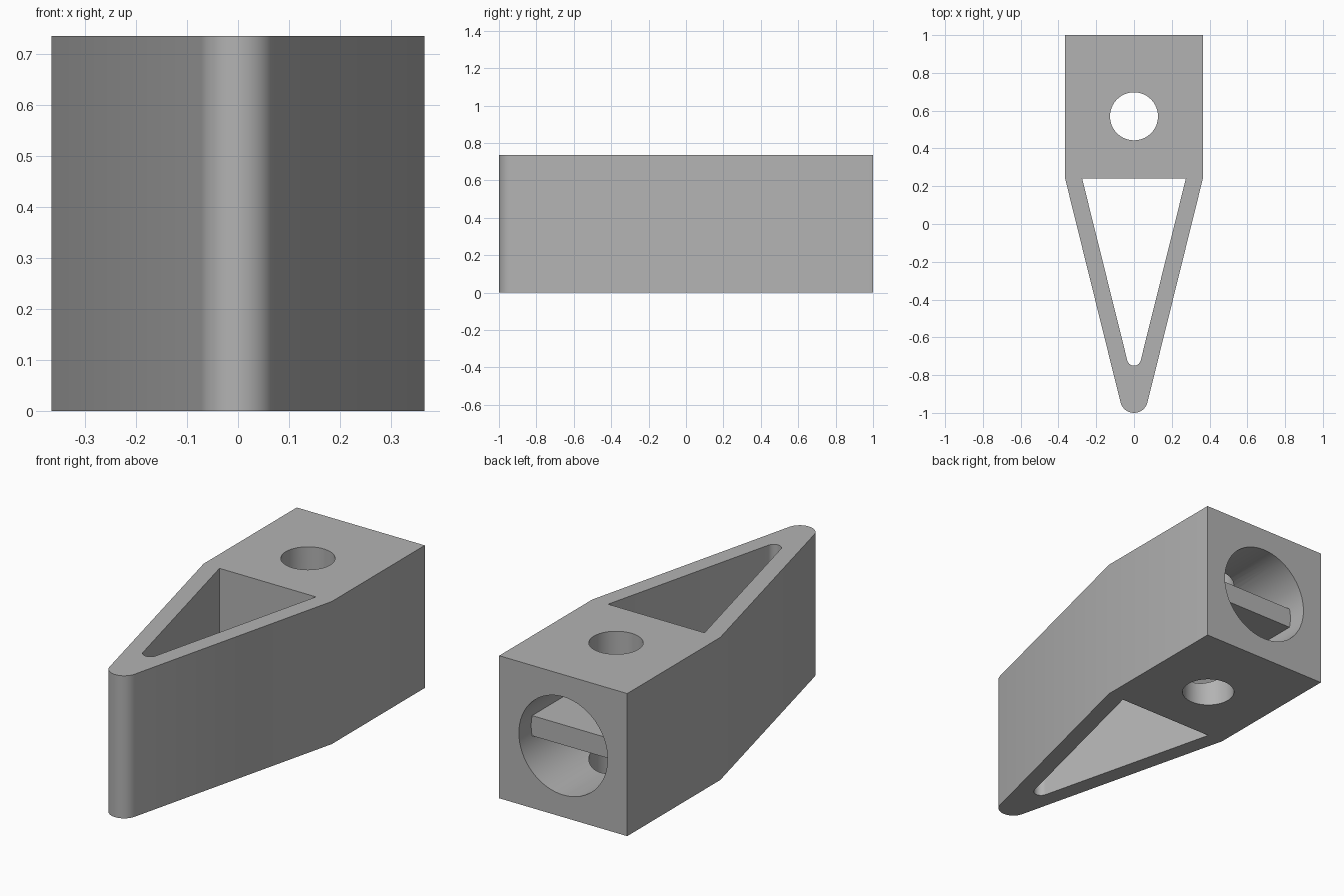
import bpy
import bmesh
from math import sin, cos, pi, atan, radians
from mathutils import Matrix

cube = bpy.data.objects.get("Cube")
if cube:
    bpy.data.objects.remove(cube, do_unlink=True)

HEIGHT = 0.735
HALF_W = 0.365
TAPER = atan(0.248)          # slope of the tapered arms
BLOCK_FRONT = 0.242          # where the solid block meets the taper

grey = bpy.data.materials.new("plain grey")
grey.use_nodes = True
colour = (0.45, 0.45, 0.45, 1)
grey.diffuse_color = colour
grey.node_tree.nodes["Principled BSDF"].inputs["Base Color"].default_value = colour


def finish(name, bm):
    bmesh.ops.recalc_face_normals(bm, faces=bm.faces)
    mesh = bpy.data.meshes.new(name)
    bm.to_mesh(mesh)
    bm.free()
    obj = bpy.data.objects.new(name, mesh)
    bpy.context.collection.objects.link(obj)
    mesh.materials.append(grey)
    return obj


def prism(name, points, z0, z1):
    bm = bmesh.new()
    face = bm.faces.new([bm.verts.new((x, y, z0)) for x, y in points])
    top = bmesh.ops.extrude_face_region(bm, geom=[face])["geom"]
    verts = [v for v in top if isinstance(v, bmesh.types.BMVert)]
    bmesh.ops.translate(bm, verts=verts, vec=(0, 0, z1 - z0))
    return finish(name, bm)


def cylinder(name, radius, length, matrix):
    bm = bmesh.new()
    bmesh.ops.create_cone(bm, cap_ends=True, segments=64, radius1=radius,
                          radius2=radius, depth=length, matrix=matrix)
    return finish(name, bm)


def nose(radius, centre_y, steps=16):
    """Rounded tip, tangent to the tapered sides, from -x to +x."""
    start, end = pi + TAPER, 2 * pi - TAPER
    angles = [start + (end - start) * i / steps for i in range(steps + 1)]
    return [(radius * cos(a), centre_y + radius * sin(a)) for a in angles]


def combine(target, other, operation):
    mod = target.modifiers.new(operation.lower(), 'BOOLEAN')
    mod.operation = operation
    mod.solver = 'EXACT'
    mod.object = other
    bpy.context.view_layer.objects.active = target
    bpy.ops.object.modifier_apply(modifier=mod.name)
    bpy.data.objects.remove(other, do_unlink=True)


# Block with a tapered, rounded nose
body = prism("wedge_body",
             nose(0.0735, -0.9265) + [(HALF_W, BLOCK_FRONT), (HALF_W, 1),
                                      (-HALF_W, 1), (-HALF_W, BLOCK_FRONT)],
             0, HEIGHT)

# Open wedge between the two arms
cavity = prism("cavity_cutter",
               nose(0.0367, -0.7133) + [(0.275, BLOCK_FRONT), (-0.275, BLOCK_FRONT)],
               -0.1, HEIGHT + 0.1)
combine(body, cavity, 'DIFFERENCE')

# Blind bore in the back
bore_end, bore_open = 0.37, 1.1
bore = cylinder("bore_cutter", 0.253, bore_open - bore_end,
                Matrix.Translation((0, (bore_end + bore_open) / 2, HEIGHT / 2))
                @ Matrix.Rotation(pi / 2, 4, 'X'))
combine(body, bore, 'DIFFERENCE')

# Flat web across the bore
web = prism("bore_web", [(-0.28, 0.33), (0.28, 0.33), (0.28, 0.9), (-0.28, 0.9)],
            HEIGHT / 2 - 0.052, HEIGHT / 2 + 0.052)
combine(body, web, 'UNION')

# Vertical through hole
hole = cylinder("hole_cutter", 0.127, 1, Matrix.Translation((0, 0.57, HEIGHT / 2)))
combine(body, hole, 'DIFFERENCE')

# Smooth curved walls, crisp edges
bpy.ops.object.select_all(action='DESELECT')
body.select_set(True)
bpy.context.view_layer.objects.active = body
bpy.ops.object.shade_smooth_by_angle(angle=radians(30))
